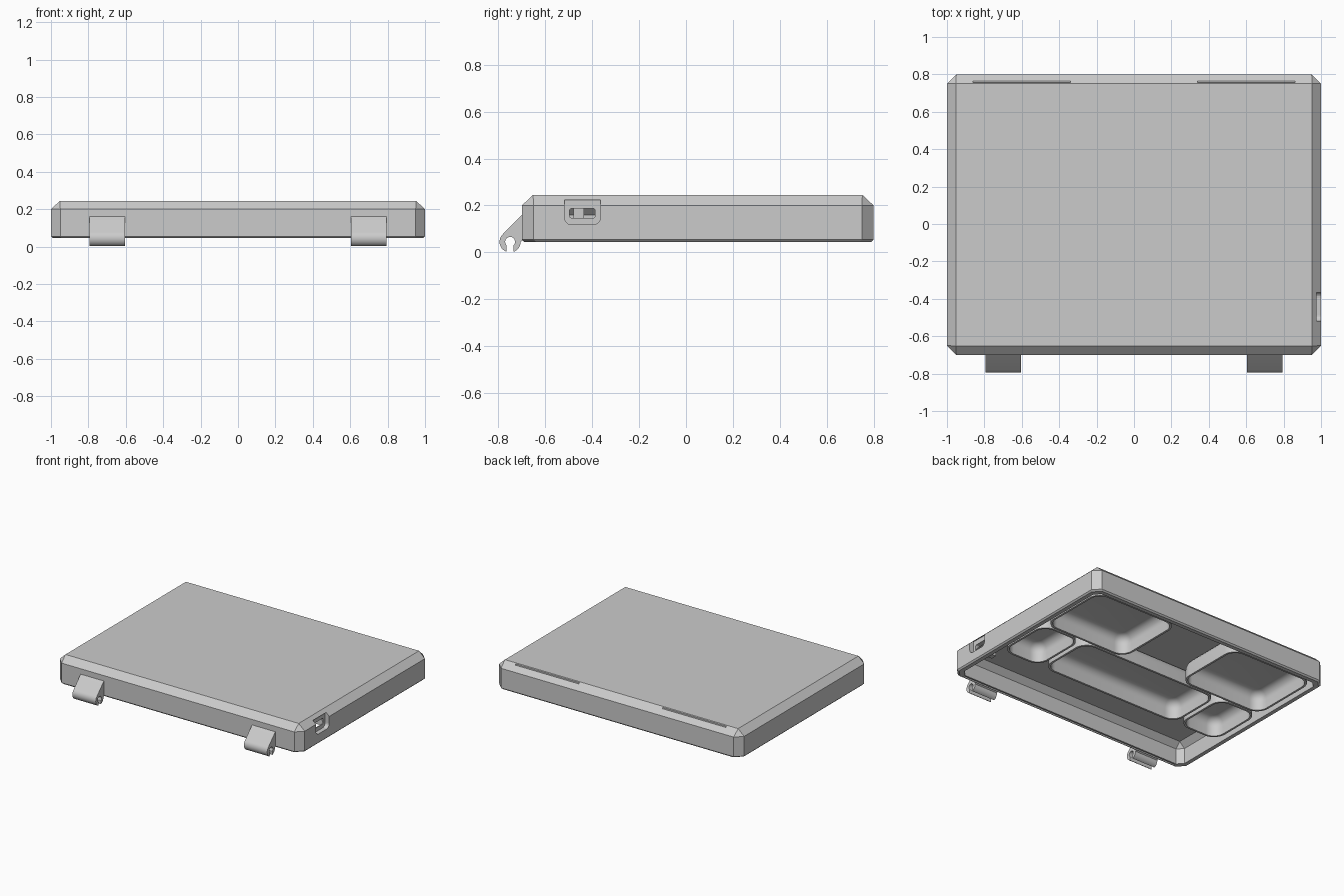
import bpy, bmesh, math
from mathutils import Vector

old = bpy.data.objects.get("Cube")
if old:
    bpy.data.objects.remove(old, do_unlink=True)

grey = bpy.data.materials.new("plain grey")
grey.use_nodes = True
colour = (0.6, 0.6, 0.6, 1)
grey.diffuse_color = colour
grey.node_tree.nodes["Principled BSDF"].inputs["Base Color"].default_value = colour


def finish(name, bm):
    bmesh.ops.recalc_face_normals(bm, faces=bm.faces)
    mesh = bpy.data.meshes.new(name)
    bm.to_mesh(mesh)
    bm.free()
    mesh.materials.append(grey)
    ob = bpy.data.objects.new(name, mesh)
    bpy.context.collection.objects.link(ob)
    return ob


def activate(ob):
    bpy.ops.object.select_all(action='DESELECT')
    ob.select_set(True)
    bpy.context.view_layer.objects.active = ob


def cut(ob, cutter):
    mod = ob.modifiers.new("cut", 'BOOLEAN')
    mod.operation = 'DIFFERENCE'
    mod.solver = 'EXACT'
    mod.object = cutter
    activate(ob)
    bpy.ops.object.modifier_apply(modifier=mod.name)
    bpy.data.objects.remove(cutter, do_unlink=True)


def box_mesh(lo, hi):
    bm = bmesh.new()
    bmesh.ops.create_cube(bm, size=1)
    for v in bm.verts:
        v.co = Vector([l + (c + 0.5) * (h - l) for c, l, h in zip(v.co, lo, hi)])
    return bm


def box(name, lo, hi):
    return finish(name, box_mesh(lo, hi))


def lid_block(name, inset, levels):
    """Hull of stacked outlines; each level is (z, extra inset, corner chamfer)."""
    bm = bmesh.new()
    for z, extra, c in levels:
        w, d = 1 - inset - extra, 0.75 - inset - extra
        for sx in (-1, 1):
            for sy in (-1, 1):
                bm.verts.new((sx * (w - c), sy * d + 0.05, z))
                if c:
                    bm.verts.new((sx * w, sy * (d - c) + 0.05, z))
    bmesh.ops.convex_hull(bm, input=bm.verts)
    bmesh.ops.dissolve_limit(bm, angle_limit=0.01, verts=bm.verts, edges=bm.edges)
    return finish(name, bm)


# Chamfered lid, hollow and open underneath
lid = lid_block("lid_shell", 0, [(0.045, 0.01, 0.05), (0.055, 0, 0.05),
                                 (0.2, 0, 0.05), (0.245, 0.048, 0)])
cut(lid, lid_block("hollow", 0.04, [(-0.1, 0, 0.04), (0.16, 0, 0.04), (0.2, 0.04, 0)]))

# Groove along the front rim
cut(lid, box("groove", (-0.92, -0.685, 0), (0.92, -0.672, 0.075)))

# Two thin slots in the back chamfer
for s in (-1, 1):
    xs = sorted((s * 0.34, s * 0.86))
    cut(lid, box("slot", (xs[0], 0.757, 0.225), (xs[1], 0.764, 0.3)))

# Side port: shallow recess with rounded lower corners, then a through slot
bm = box_mesh((0.967, -0.518, 0.118), (1.1, -0.365, 0.223))
low = [e for e in bm.edges if all(v.co.z < 0.15 for v in e.verts)
       and abs(e.verts[0].co.y - e.verts[1].co.y) < 0.01]
bmesh.ops.bevel(bm, geom=low, offset=0.03, segments=5, profile=0.5, affect='EDGES')
cut(lid, finish("recess", bm))
bm = box_mesh((0.9, -0.497, 0.146), (1.1, -0.387, 0.188))
ends = [e for e in bm.edges if abs(e.verts[0].co.x - e.verts[1].co.x) > 0.1]
bmesh.ops.bevel(bm, geom=ends, offset=0.012, segments=4, profile=0.5, affect='EDGES')
cut(lid, finish("port_hole", bm))

# Small socket block hanging inside by the port
box("port_socket", (0.84, -0.48, 0.125), (0.885, -0.435, 0.21))


# Rounded trays hanging under the lid, open side down
def tray(name, x0, x1, y0, y1):
    bm = box_mesh((x0, y0, 0.06), (x1, y1, 0.19))
    sides = [e for e in bm.edges if abs(e.verts[0].co.z - e.verts[1].co.z) > 0.1]
    bmesh.ops.bevel(bm, geom=sides, offset=0.08, segments=8, profile=0.5, affect='EDGES')
    floor = [f for f in bm.faces if f.calc_center_median().z < 0.061]
    bmesh.ops.delete(bm, geom=floor, context='FACES')
    rim = [e for e in bm.edges if all(v.co.z > 0.18 for v in e.verts)]
    bmesh.ops.bevel(bm, geom=rim, offset=0.06, segments=6, profile=0.5, affect='EDGES')
    ob = finish(name, bm)
    # Open shells need a known orientation before thickening
    top = max(ob.data.polygons, key=lambda p: p.center.z)
    if top.normal.z < 0:
        ob.data.flip_normals()
    mod = ob.modifiers.new("wall", 'SOLIDIFY')
    mod.thickness = 0.015
    mod.offset = 1
    activate(ob)
    bpy.ops.object.modifier_apply(modifier=mod.name)
    bpy.ops.object.shade_smooth_by_angle(angle=math.radians(35))


tray("left_large_tray", 0.26, 0.92, 0.2, 0.73)
tray("right_large_tray", -0.92, -0.26, 0.2, 0.73)
tray("left_small_tray", 0.62, 0.92, -0.25, 0.16)
tray("right_small_tray", -0.92, -0.62, -0.25, 0.16)
tray("long_tray", -0.56, 0.56, -0.25, 0.16)


# Hinge hooks: clip profile pushed along x
def arc(radius, start, end, steps):
    angles = [math.radians(start + (end - start) * i / steps) for i in range(steps + 1)]
    return [(-0.75 + radius * math.cos(a), 0.045 + radius * math.sin(a)) for a in angles]


profile = ([(-0.69, 0.17), (-0.7, 0.16)] + arc(0.045, 135, 250, 14)
           + arc(0.021, 227, -47, 20) + arc(0.045, 290, 360, 8) + [(-0.69, 0.055)])
for name, x in (("right_hinge_hook", -0.7), ("left_hinge_hook", 0.7)):
    bm = bmesh.new()
    face = bm.faces.new([bm.verts.new((x - 0.095, y, z)) for y, z in profile])
    pushed = bmesh.ops.extrude_face_region(bm, geom=[face], use_keep_orig=True)["geom"]
    moved = [v for v in pushed if isinstance(v, bmesh.types.BMVert)]
    bmesh.ops.translate(bm, verts=moved, vec=(0.19, 0, 0))
    activate(finish(name, bm))
    bpy.ops.object.shade_smooth_by_angle(angle=math.radians(30))
